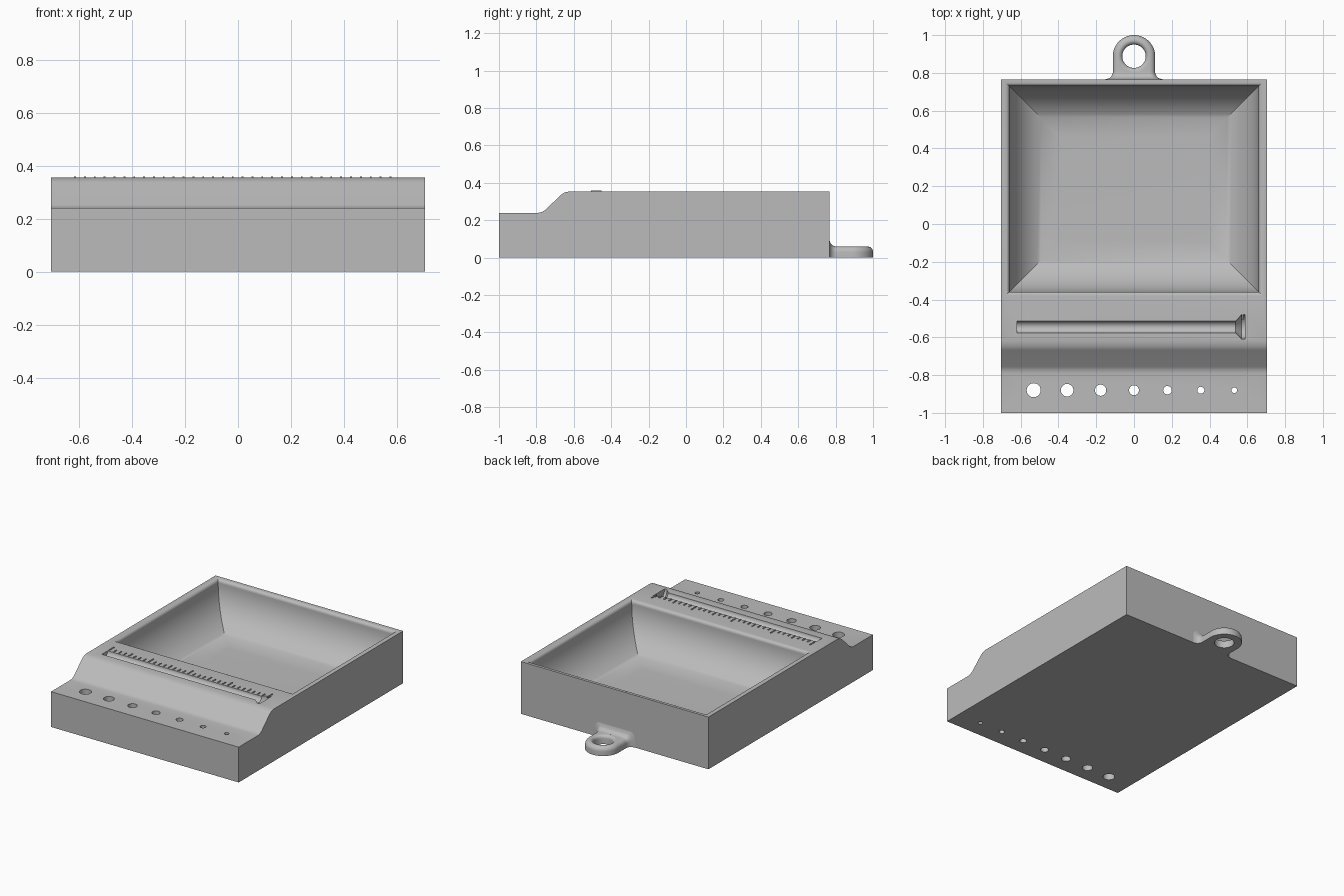
import bpy, bmesh
from math import sin, cos, pi, sqrt, radians

if "Cube" in bpy.data.objects:
    bpy.data.objects.remove(bpy.data.objects["Cube"], do_unlink=True)

grey = bpy.data.materials.new("plain grey")
grey.use_nodes = True
grey.diffuse_color = (0.5, 0.5, 0.5, 1)
grey.node_tree.nodes["Principled BSDF"].inputs["Base Color"].default_value = (0.5, 0.5, 0.5, 1)

TOP, STEP = 0.355, 0.24


def make_object(name, bm):
    bmesh.ops.remove_doubles(bm, verts=bm.verts, dist=1e-5)
    bmesh.ops.recalc_face_normals(bm, faces=bm.faces)
    mesh = bpy.data.meshes.new(name)
    bm.to_mesh(mesh)
    bm.free()
    mesh.materials.append(grey)
    obj = bpy.data.objects.new(name, mesh)
    bpy.context.collection.objects.link(obj)
    return obj


def loft(name, sections, cap_end=True):
    """Skin a list of closed sections and cap the ends."""
    bm = bmesh.new()
    rings = [[bm.verts.new(p) for p in s] for s in sections]
    n = len(rings[0])
    for a, b in zip(rings, rings[1:]):
        for i in range(n):
            j = (i + 1) % n
            bm.faces.new((a[i], a[j], b[j], b[i]))
    bm.faces.new(rings[0])
    if cap_end:
        bm.faces.new(rings[-1])
    return make_object(name, bm)


def lathe(name, centre, steps, axis="z", sides=48):
    """Stack circles of (distance, radius) along z or x."""
    cx, cy, cz = centre
    sections = []
    for d, r in steps:
        ring = [(r * cos(2 * pi * k / sides), r * sin(2 * pi * k / sides)) for k in range(sides)]
        if axis == "z":
            sections.append([(cx + u, cy + v, cz + d) for u, v in ring])
        else:
            sections.append([(cx + d, cy + u, cz + v) for u, v in ring])
    return loft(name, sections)


def boolean(obj, other, operation="DIFFERENCE"):
    mod = obj.modifiers.new("cut", "BOOLEAN")
    mod.operation, mod.solver, mod.object = operation, "EXACT", other
    bpy.context.view_layer.objects.active = obj
    bpy.ops.object.modifier_apply(modifier=mod.name)
    bpy.data.objects.remove(other, do_unlink=True)


def smooth(obj):
    bpy.ops.object.select_all(action="DESELECT")
    obj.select_set(True)
    bpy.context.view_layer.objects.active = obj
    bpy.ops.object.shade_smooth_by_angle(angle=radians(30))


# Body: stepped side profile with a softened slope
profile = [(-1, 0), (-1, STEP), (-0.79, STEP), (-0.773, 0.243), (-0.755, 0.253),
           (-0.667, 0.337), (-0.648, 0.349), (-0.62, TOP), (0.766, TOP), (0.766, 0)]
body = loft("tray_body", [[(x, y, z) for y, z in profile] for x in (-0.705, 0.705)])

# Bowl: coved walls meeting in mitred corners, with a rounded rim
def bowl_ring(inset, z):
    x, lo, hi = 0.66 - inset, -0.36 + inset, 0.73 - inset
    return [(-x, lo, z), (x, lo, z), (x, hi, z), (-x, hi, z)]

R, RIM = 0.27, 0.022
cove = [(R * (1 - sin(a)), 0.06 + R * (1 - cos(a)))
        for a in (pi / 2 * k / 20 for k in range(21))]
lip = [(-RIM * (1 - cos(a)), TOP - RIM + RIM * sin(a))
       for a in (pi / 2 * k / 5 for k in range(6))]
boolean(body, loft("bowl_cutter", [bowl_ring(i, z) for i, z in cove + lip + [(-RIM, 0.45)]]))

# Screw-shaped measuring groove with a flared head
boolean(body, lathe("groove_cutter", (0, -0.545, TOP),
                    [(-0.62, 0.031), (0.538, 0.031), (0.57, 0.065), (0.588, 0.065)], "x"))

# Row of graded through holes
for k in range(7):
    boolean(body, lathe("hole_cutter", (0.177 * (k - 3), -0.88, 0),
                        [(-0.1, 0.037 - 0.0037 * k), (0.4, 0.037 - 0.0037 * k)]))

# Hanging loop: rounded tab that flares into the back wall
LR, LY, H, F = 0.112, 0.888, 0.06, 0.03
edge = [(0, 0)] + [(F * (1 - cos(a)), H - F + F * sin(a))
                   for a in (pi / 2 * k / 6 for k in range(7))]

def mirrored(points):
    return points + [(-x, y, z) for x, y, z in reversed(points)]

sections = []
for y in [0.75] + [0.766 + 0.04 * k / 8 for k in range(9)]:
    u = min(max((y - 0.766) / 0.04, 0), 1)
    flare = 0.04 * (1 - sqrt(1 - (1 - u) ** 2))
    sections.append(mirrored([(LR + flare - d, y, z * (1 + flare / H)) for d, z in edge]))
for k in range(25):
    a = pi / 2 * k / 24
    sections.append(mirrored([((LR - d) * cos(a), LY + (LR - d) * sin(a), z) for d, z in edge]))
loop = loft("hanging_loop", sections, cap_end=False)
eye = [(-0.05, 0.062), (H - 0.022, 0.062)]
eye += [(H - 0.022 + 0.022 * sin(a), 0.084 - 0.022 * cos(a))
        for a in (pi / 2 * k / 6 for k in range(1, 7))]
boolean(loop, lathe("eye_cutter", (0, LY, 0), eye + [(0.1, 0.084)]))

# Raised ruler ticks behind the groove
bm = bmesh.new()
for k in range(33):
    length = 0.055 if k % 8 == 0 else 0.04 if k % 4 == 0 else 0.028
    cube = bmesh.ops.create_cube(bm, size=1)["verts"]
    bmesh.ops.scale(bm, vec=(0.007, length, 0.008), verts=cube)
    bmesh.ops.translate(bm, vec=(-0.615 + 0.0372 * k, -0.508 + length / 2, TOP + 0.001), verts=cube)
make_object("ruler_ticks", bm)

for part in (body, loop):
    smooth(part)
